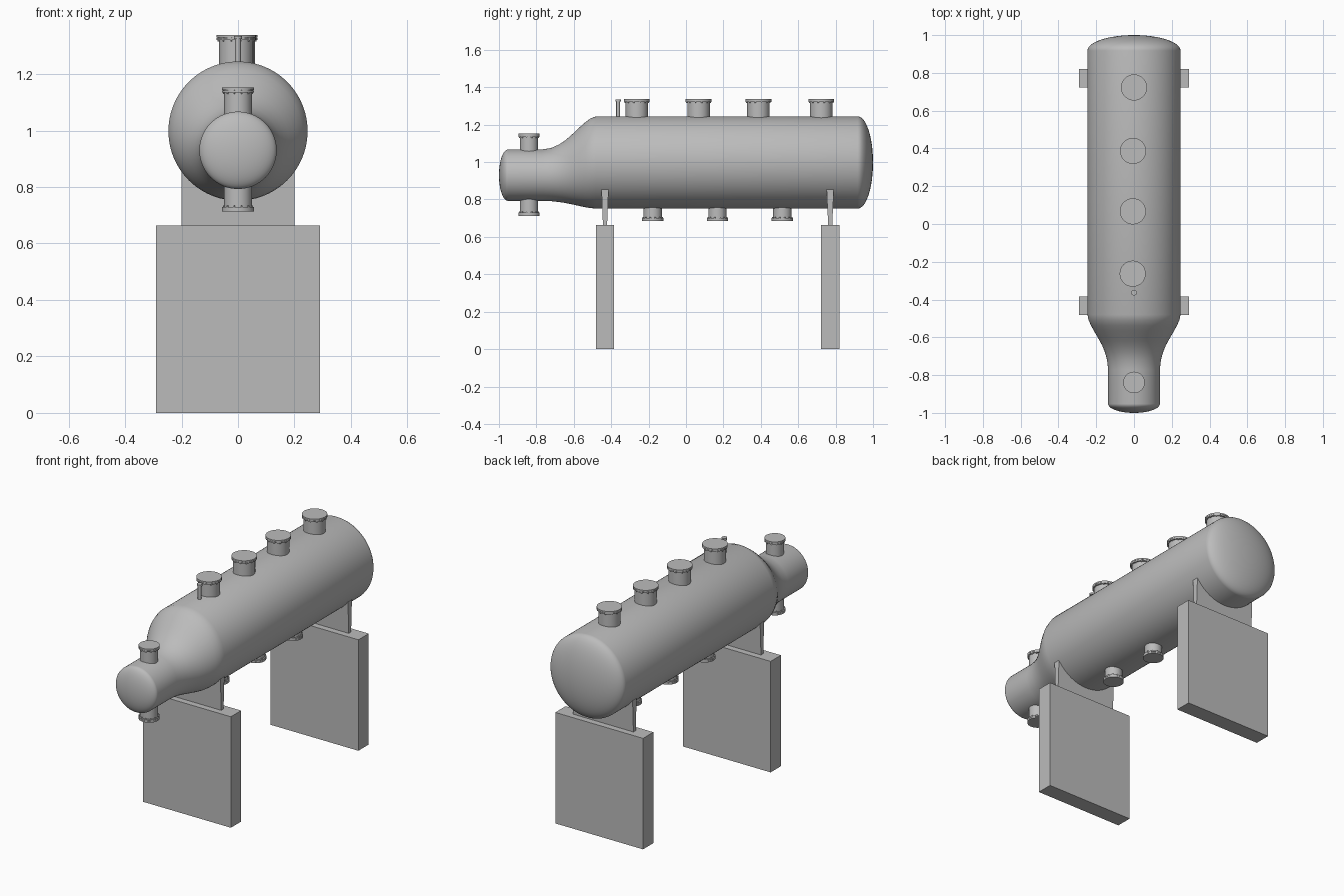
import bpy, bmesh, math
from mathutils import Matrix, Vector

if "Cube" in bpy.data.objects:
    bpy.data.objects.remove(bpy.data.objects["Cube"])

grey = bpy.data.materials.new("plain_grey")
grey.diffuse_color = (0.5, 0.5, 0.5, 1)
grey.use_nodes = True
grey.node_tree.nodes["Principled BSDF"].inputs["Base Color"].default_value = grey.diffuse_color


def finish(bm, name):
    bmesh.ops.recalc_face_normals(bm, faces=bm.faces)
    me = bpy.data.meshes.new(name)
    bm.to_mesh(me)
    bm.free()
    me.materials.append(grey)
    ob = bpy.data.objects.new(name, me)
    bpy.context.collection.objects.link(ob)
    bpy.ops.object.select_all(action='DESELECT')
    ob.select_set(True)
    bpy.context.view_layer.objects.active = ob
    bpy.ops.object.shade_smooth_by_angle(angle=math.radians(35))
    return ob


def cylinder(bm, x, y, z0, z1, r, seg=40):
    bmesh.ops.create_cone(bm, cap_ends=True, segments=seg, radius1=r, radius2=r,
                          depth=abs(z1 - z0),
                          matrix=Matrix.Translation((x, y, (z0 + z1) / 2)))


# vessel shell: circles lofted along y, with an eccentric reducer
R, RN, CZ, CN = 0.2465, 0.137, 0.998, 0.93
N, STEPS = 96, 12
rings = []
for i in range(1, STEPS + 1):                     # front neck head
    a = math.pi / 2 * i / STEPS
    rings.append((-0.952 - 0.048 * math.cos(a), RN * math.sin(a), CN))
for y, t in [(-0.77, 0), (-0.72, .05), (-0.68, .15), (-0.645, .28), (-0.62, .40),
             (-0.595, .53), (-0.565, .69), (-0.537, .83), (-0.51, .94), (-0.48, 1)]:
    rings.append((y, RN + (R - RN) * t, CN + (CZ - CN) * t))
for i in range(STEPS):                            # back head
    a = math.pi / 2 * i / STEPS
    rings.append((0.918 + 0.082 * math.sin(a), R * math.cos(a), CZ))
bm = bmesh.new()
loops = [[bm.verts.new((r * math.cos(2 * math.pi * k / N), y,
                        c + r * math.sin(2 * math.pi * k / N))) for k in range(N)]
         for y, r, c in rings]
for a, b in zip(loops, loops[1:]):
    for k in range(N):
        bm.faces.new((a[k], a[(k + 1) % N], b[(k + 1) % N], b[k]))
for loop, tip in ((loops[0], (0, -1, CN)), (loops[-1], (0, 1, CZ))):
    v = bm.verts.new(tip)
    for k in range(N):
        bm.faces.new((loop[k], loop[(k + 1) % N], v))
finish(bm, "vessel_shell")


# nozzles: pipe, flange, blind cover and bolts
def nozzle(name, x, y, z_in, z_out, r_pipe, r_flange, bolts=12):
    s = 1 if z_out > z_in else -1
    bm = bmesh.new()
    cylinder(bm, x, y, z_in, z_out - s * 0.012, r_pipe)
    cylinder(bm, x, y, z_out - s * 0.017, z_out - s * 0.0095, r_flange)
    cylinder(bm, x, y, z_out - s * 0.0085, z_out, r_flange)
    cylinder(bm, x, y, z_out - s * 0.012, z_out - s * 0.005, r_flange * 0.93)
    for k in range(bolts):
        a = 2 * math.pi * (k + 0.5) / bolts
        d = r_flange - 0.0045
        cylinder(bm, x + d * math.cos(a), y + d * math.sin(a),
                 z_out - s * 0.022, z_out - s * 0.002, 0.0035, 6)
    finish(bm, name)


for i, (x, y) in enumerate([(-0.007, -0.263), (-0.006, 0.067), (-0.005, 0.387), (0, 0.723)]):
    nozzle(f"top_nozzle_{i + 1}", x, y, 1.225, 1.338, 0.06, 0.069)
for i, y in enumerate((-0.178, 0.168, 0.515)):
    nozzle(f"bottom_nozzle_{i + 1}", 0, y, 0.77, 0.684, 0.049, 0.057)
nozzle("neck_top_nozzle", 0, -0.839, 1.05, 1.152, 0.049, 0.057)
nozzle("neck_bottom_nozzle", 0, -0.839, 0.81, 0.713, 0.049, 0.057)

# small instrument pipe
bm = bmesh.new()
cylinder(bm, 0, -0.363, 1.23, 1.33, 0.010, 20)
cylinder(bm, 0, -0.363, 1.324, 1.335, 0.015, 20)
finish(bm, "instrument_pipe")

# saddles, tapered in thickness and curved to the shell, on concrete piers
for name, y in (("front", -0.433), ("back", 0.771)):
    bm = bmesh.new()
    half = math.asin(0.2 / R)
    arc = [(R * math.sin(half * k / 10), CZ - R * math.cos(half * k / 10) + 0.001)
           for k in range(-10, 11)]
    cols = []
    for x, z in arc:
        col = []
        for zz in (0.663, z):
            t = 0.011 + 0.008 * (zz - 0.663) / 0.191
            col.append([bm.verts.new((x, y + s * t, zz)) for s in (-1, 1)])
        cols.append(col)
    for (a, b), (c, d) in zip(cols, cols[1:]):
        for q in ((a[0], c[0], d[0], b[0]), (a[1], c[1], d[1], b[1]),
                  (a[0], a[1], c[1], c[0]), (b[0], b[1], d[1], d[0])):
            bm.faces.new(q)
    for a, b in (cols[0], cols[-1]):
        bm.faces.new((a[0], a[1], b[1], b[0]))
    finish(bm, name + "_saddle")

    bm = bmesh.new()
    bmesh.ops.create_cube(bm, size=1, matrix=Matrix.Translation((0, y, 0.3315))
                          @ Matrix.Diagonal((0.58, 0.097, 0.663, 1)))
    finish(bm, name + "_pier")
